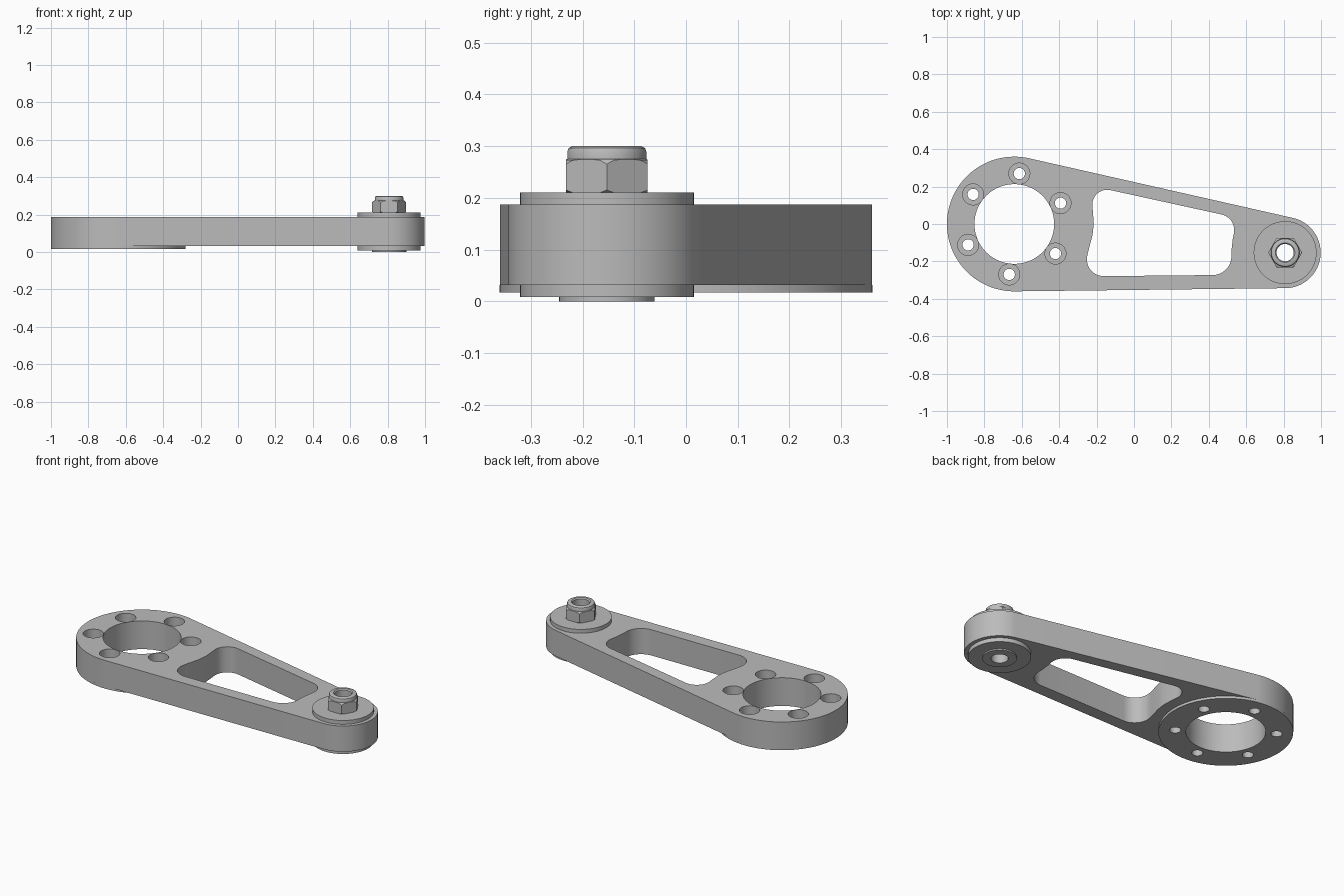
import bpy, bmesh
from math import sin, cos, pi, radians, asin, atan2, hypot, tan
from mathutils import Vector

if "Cube" in bpy.data.objects:
    bpy.data.objects.remove(bpy.data.objects["Cube"])

steel = bpy.data.materials.new("machined_grey")
steel.use_nodes = True
GREY = (0.5, 0.5, 0.5, 1)
steel.diffuse_color = GREY
steel.node_tree.nodes["Principled BSDF"].inputs["Base Color"].default_value = GREY

BIG, BIG_R = Vector((-0.64, 0.0)), 0.36
SMALL, SMALL_R = Vector((0.808, -0.153)), 0.19
BORE_R, PIN_R = 0.213, 0.046
Z_PAD, Z_BOTTOM, Z_TOP = 0.017, 0.032, 0.187
BOLTS = [BIG + 0.271 * Vector((cos(a), sin(a))) for a in (radians(24.3 + 60 * k) for k in range(6))]


def add_lathe(bm, profile, centre, ring=False, seg=96):
    """Revolve (radius, z) points; ring closes the profile on itself, otherwise ends are capped."""
    rows = [[bm.verts.new((centre.x + r * cos(2 * pi * i / seg), centre.y + r * sin(2 * pi * i / seg), z))
             for i in range(seg)] for r, z in profile]
    pairs = list(zip(rows, rows[1:])) + ([(rows[-1], rows[0])] if ring else [])
    for a, b in pairs:
        for i in range(seg):
            j = (i + 1) % seg
            bm.faces.new((a[i], a[j], b[j], b[i]))
    if not ring:
        bm.faces.new(rows[0][::-1])
        bm.faces.new(rows[-1])


def add_prism(bm, points, z0, z1):
    low, high = ([bm.verts.new((p[0], p[1], z)) for p in points] for z in (z0, z1))
    n = len(points)
    for i in range(n):
        j = (i + 1) % n
        bm.faces.new((low[i], low[j], high[j], high[i]))
    bm.faces.new(low[::-1])
    bm.faces.new(high)


def make(name, bm):
    bmesh.ops.recalc_face_normals(bm, faces=bm.faces)
    mesh = bpy.data.meshes.new(name)
    bm.to_mesh(mesh)
    bm.free()
    mesh.materials.append(steel)
    obj = bpy.data.objects.new(name, mesh)
    bpy.context.collection.objects.link(obj)
    return obj


def select(obj):
    bpy.ops.object.select_all(action='DESELECT')
    obj.select_set(True)
    bpy.context.view_layer.objects.active = obj


def smooth(obj):
    select(obj)
    bpy.ops.object.shade_smooth_by_angle(angle=radians(30))


def boolean(obj, cutter, operation):
    mod = obj.modifiers.new("cut", 'BOOLEAN')
    mod.object, mod.operation, mod.solver = cutter, operation, 'EXACT'
    select(obj)
    bpy.ops.object.modifier_apply(modifier=mod.name)
    bpy.data.objects.remove(cutter)


def ring(name, centre, inner, outer, z0, z1):
    bm = bmesh.new()
    add_lathe(bm, [(inner, z0), (outer, z0), (outer, z1), (inner, z1)], centre, ring=True)
    return make(name, bm)


def arc(centre, r, a0, a1, n):
    return [centre + r * Vector((cos(a), sin(a))) for a in (a0 + (a1 - a0) * i / n for i in range(n + 1))]


def rounded(corners, n=10):
    """Polygon whose (x, y, radius) corners are replaced by tangent arcs."""
    out = []
    for i, (x, y, r) in enumerate(corners):
        p = Vector((x, y))
        if not r:
            out.append(p)
            continue
        u = (Vector(corners[i - 1][:2]) - p).normalized()
        v = (Vector(corners[(i + 1) % len(corners)][:2]) - p).normalized()
        half = u.angle(v) / 2
        c = p + (u + v).normalized() * (r / sin(half))
        d0, d1 = p + u * (r / tan(half)) - c, p + v * (r / tan(half)) - c
        a0 = atan2(d0.y, d0.x)
        turn = (atan2(d1.y, d1.x) - a0 + pi) % (2 * pi) - pi
        out += arc(c, r, a0, a0 + turn, n)
    return out


# Arm body: two round ends joined by their outer tangents
axis = SMALL - BIG
tilt = atan2(axis.y, axis.x)
open_angle = pi / 2 - asin((BIG_R - SMALL_R) / axis.length)
outline = arc(BIG, BIG_R, tilt + open_angle, tilt + 2 * pi - open_angle, 72)
outline += arc(SMALL, SMALL_R, tilt - open_angle, tilt + open_angle, 48)
bm = bmesh.new()
add_prism(bm, outline, Z_BOTTOM, Z_TOP)
arm = make("arm_body", bm)

# Lightening window, big bore, sleeve bore and counterbored bolt holes
window = [(-0.235, 0.205, 0.08), (0.55, 0.033, 0.085), (0.528, -0.08, 0), (0.52, -0.152, 0),
          (0.525, -0.272, 0.1), (-0.275, -0.28, 0.09), (-0.243, -0.14, 0), (-0.222, -0.06, 0),
          (-0.215, 0, 0), (-0.22, 0.07, 0)]
bm = bmesh.new()
add_prism(bm, rounded(window), -0.1, 0.4)
add_lathe(bm, [(BORE_R, -0.1), (BORE_R, 0.4)], BIG)
add_lathe(bm, [(0.092, -0.1), (0.092, 0.4)], SMALL)
for b in BOLTS:
    add_lathe(bm, [(0.03, -0.1), (0.03, 0.08), (0.056, 0.08), (0.056, 0.4)], b, seg=48)
boolean(arm, make("arm_cutter", bm), 'DIFFERENCE')
smooth(arm)

# Raised pad under the big end
pad = ring("mounting_pad", BIG, BORE_R, BIG_R, Z_PAD, Z_BOTTOM)
bm = bmesh.new()
for b in BOLTS:
    add_lathe(bm, [(0.03, -0.1), (0.03, 0.4)], b, seg=48)
boolean(pad, make("pad_cutter", bm), 'DIFFERENCE')
smooth(pad)

# Pivot sleeve and washers
smooth(ring("pivot_sleeve", SMALL, PIN_R, 0.092, 0, Z_TOP))
smooth(ring("lower_washer", SMALL, 0.092, 0.168, 0.008, Z_BOTTOM))
smooth(ring("upper_washer", SMALL, PIN_R, 0.168, Z_TOP, 0.21))

# Lock nut: chamfered turned blank trimmed by a hexagon
bm = bmesh.new()
add_lathe(bm, [(PIN_R, 0.21), (0.084, 0.21), (0.092, 0.216), (0.092, 0.264), (0.084, 0.273),
               (0.0765, 0.275), (0.0765, 0.289), (0.074, 0.296), (0.067, 0.3), (0.052, 0.3),
               (PIN_R, 0.294)], SMALL, ring=True)
nut = make("lock_nut", bm)
bm = bmesh.new()
add_prism(bm, [SMALL + 0.091 * Vector((cos(k * pi / 3), sin(k * pi / 3))) for k in range(6)], 0.1, 0.4)
boolean(nut, make("hex_cutter", bm), 'INTERSECT')
smooth(nut)
